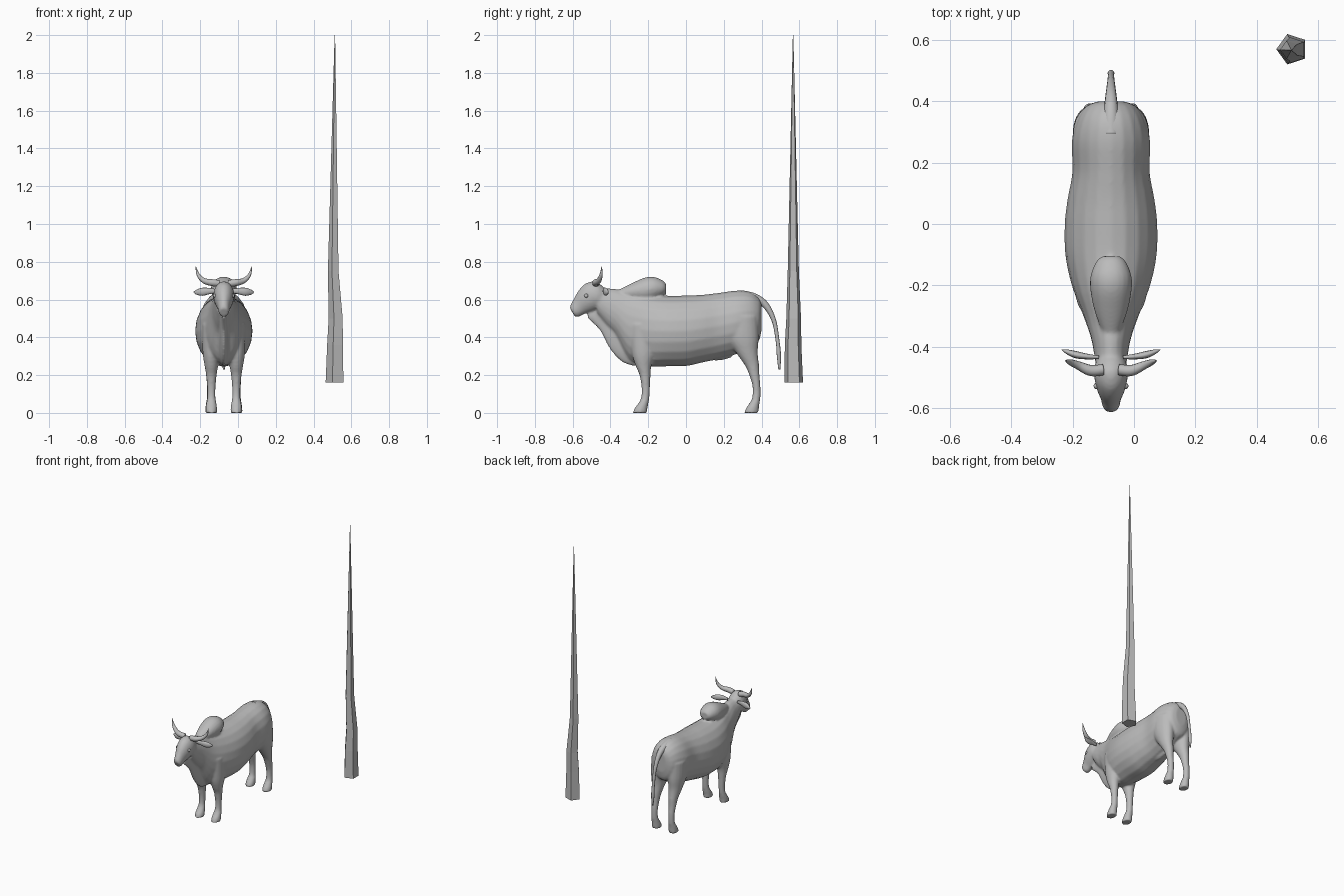
import bpy, bmesh, math
from mathutils import Vector

cube = bpy.data.objects.get("Cube")
if cube:
    bpy.data.objects.remove(cube, do_unlink=True)

CENTRE_X = -0.075      # the bull stands left of the pole
SIDES = 20


def make_material(name, colour):
    mat = bpy.data.materials.new(name)
    mat.use_nodes = True
    mat.diffuse_color = colour
    mat.node_tree.nodes["Principled BSDF"].inputs["Base Color"].default_value = colour
    return mat


grey = make_material("plain grey", (0.5, 0.5, 0.5, 1))


def spline(rows, steps=4):
    """Catmull-Rom interpolation through rows of numbers."""
    rows = [Vector(r) for r in rows]
    out = []
    for i in range(len(rows) - 1):
        a, b = rows[max(i - 1, 0)], rows[i]
        c, d = rows[i + 1], rows[min(i + 2, len(rows) - 1)]
        for k in range(steps):
            t = k / steps
            out.append(b + (c - a) * (t / 2) + (a * 2 - b * 5 + c * 4 - d) * (t * t / 2)
                       + (b * 3 - a - c * 3 + d) * (t ** 3 / 2))
    return out + [rows[-1]]


def loft(bm, rows, x=0.0):
    """Skin elliptical sections: y, z, half width, then the half height vector (y, z)."""
    rings = []
    for y, z, w, uy, uz in spline(rows):
        ring = []
        for k in range(SIDES):
            a = math.tau * k / SIDES
            ring.append(bm.verts.new((CENTRE_X + x + w * math.cos(a),
                                      y + uy * math.sin(a), z + uz * math.sin(a))))
        rings.append(ring)
    for r, s in zip(rings, rings[1:]):
        for k in range(SIDES):
            n = (k + 1) % SIDES
            bm.faces.new((r[k], r[n], s[n], s[k]))
    bm.faces.new(rings[0])
    bm.faces.new(rings[-1])


def finish(bm, name):
    bmesh.ops.recalc_face_normals(bm, faces=bm.faces[:])
    mesh = bpy.data.meshes.new(name)
    bm.to_mesh(mesh)
    bm.free()
    mesh.materials.append(grey)
    obj = bpy.data.objects.new(name, mesh)
    bpy.context.collection.objects.link(obj)
    return obj


def tube(name, points, flat=1.0):
    """Tapered tube through x, y, z, radius points, optionally flattened in y."""
    bm = bmesh.new()
    path = spline(points, 6)
    rings = []
    for i, p in enumerate(path):
        along = (path[min(i + 1, len(path) - 1)] - path[max(i - 1, 0)]).xyz.normalized()
        side = along.cross(Vector((0, 1, 0)) if abs(along.x) > 0.1 else Vector((1, 0, 0))).normalized()
        other = along.cross(side) * flat
        rings.append([bm.verts.new(p.xyz + Vector((CENTRE_X, 0, 0))
                                   + (side * math.cos(math.tau * k / 12)
                                      + other * math.sin(math.tau * k / 12)) * p.w)
                      for k in range(12)])
    for r, s in zip(rings, rings[1:]):
        for k in range(12):
            n = (k + 1) % 12
            bm.faces.new((r[k], r[n], s[n], s[k]))
    bm.faces.new(rings[0])
    bm.faces.new(rings[-1])
    obj = finish(bm, name)
    obj.data.shade_smooth()
    return obj


# Bull: overlapping lofts fused into one smooth skin
bm = bmesh.new()

# Barrel and neck
loft(bm, [(.40, .51, .04, 0, .07), (.385, .495, .08, 0, .115), (.34, .495, .11, 0, .145),
          (.27, .48, .128, 0, .168), (.17, .46, .126, 0, .175), (.08, .445, .142, 0, .18),
          (0, .435, .151, 0, .187), (-.1, .433, .149, 0, .187), (-.2, .437, .128, 0, .19),
          (-.3, .46, .09, 0, .182), (-.37, .53, .066, 0, .126), (-.42, .56, .056, 0, .1),
          (-.47, .595, .048, 0, .075)])
# Dewlap
loft(bm, [(-.52, .515, .01, 0, .015), (-.455, .505, .016, 0, .07), (-.4, .445, .02, 0, .112),
          (-.33, .38, .028, 0, .116), (-.25, .31, .022, 0, .065)])
# Head
loft(bm, [(-.43, .62, .038, -.01, .05), (-.455, .63, .05, -.025, .066),
          (-.485, .62, .056, -.045, .066), (-.53, .595, .048, -.036, .057),
          (-.565, .565, .034, -.028, .041), (-.588, .543, .029, -.021, .034),
          (-.602, .533, .022, -.014, .024)])
# Hump
loft(bm, [(-.36, .63, .025, 0, .02), (-.29, .64, .052, 0, .045), (-.22, .65, .067, 0, .066),
          (-.17, .658, .067, 0, .062), (-.125, .66, .05, 0, .042), (-.105, .66, .03, 0, .024)])
# Sheath under the belly
loft(bm, [(.1, .3, .02, 0, .02), (.18, .3, .022, 0, .022), (.24, .31, .016, 0, .016)])
# Legs
for side in (-1, 1):
    loft(bm, [(-.22, .47, .05, .08, 0), (-.225, .32, .046, .062, 0), (-.225, .25, .036, .042, 0),
              (-.217, .2, .028, .029, 0), (-.213, .13, .022, .022, 0), (-.216, .08, .022, .022, 0),
              (-.226, .05, .027, .027, 0), (-.238, .025, .03, .034, 0), (-.244, 0, .031, .038, 0)],
         side * .066)
    loft(bm, [(.29, .51, .056, .09, 0), (.3, .4, .056, .085, 0), (.322, .32, .044, .058, 0),
              (.35, .25, .031, .037, 0), (.362, .2, .026, .027, 0), (.373, .14, .022, .021, 0),
              (.372, .08, .022, .022, 0), (.362, .05, .027, .027, 0), (.352, .025, .03, .034, 0),
              (.346, 0, .031, .038, 0)], side * .068)
body = finish(bm, "bull_body")
remesh = body.modifiers.new("fuse", 'REMESH')
remesh.mode = 'VOXEL'
remesh.voxel_size = .007
remesh.use_smooth_shade = True
smooth = body.modifiers.new("soften", 'SMOOTH')
smooth.factor = .5
smooth.iterations = 5

# Horns, ears and eyes
for side, label in ((-1, "right"), (1, "left")):
    tube(label + "_horn", [(side * .025, -.475, .685, .018), (side * .065, -.478, .69, .018),
                           (side * .105, -.462, .7, .014), (side * .135, -.45, .73, .009),
                           (side * .149, -.446, .776, .001)])
    tube(label + "_ear", [(side * .04, -.435, .645, .01), (side * .08, -.432, .645, .017),
                          (side * .115, -.426, .641, .021), (side * .145, -.416, .639, .013),
                          (side * .161, -.41, .64, .001)], .55)
    bm = bmesh.new()
    bmesh.ops.create_uvsphere(bm, u_segments=12, v_segments=8, radius=.011)
    bmesh.ops.translate(bm, verts=bm.verts, vec=(CENTRE_X + side * .046, -.528, .62))
    finish(bm, label + "_eye").data.shade_smooth()

# Tail
tube("tail", [(0, .29, .62, .03), (0, .36, .608, .025), (0, .42, .572, .018),
              (0, .465, .49, .012), (0, .485, .38, .01), (0, .492, .3, .011), (0, .494, .23, .005)])

# Pole: faceted, five sided and tapering to a point
bm = bmesh.new()
rings = []
for z, x, y, r in ((.16, .516, .57, .052), (.36, .518, .567, .046), (.5, .521, .57, .041),
                   (.75, .507, .568, .031), (2, .513, .567, .0015)):
    rings.append([bm.verts.new((x + r * math.cos(math.pi + math.tau * k / 5),
                                y + r * math.sin(math.pi + math.tau * k / 5), z)) for k in range(5)])
for r, s in zip(rings, rings[1:]):
    for k in range(5):
        n = (k + 1) % 5
        bm.faces.new((r[k], r[n], s[n], s[k]))
bm.faces.new(rings[0])
bm.faces.new(rings[-1])
finish(bm, "pole")
